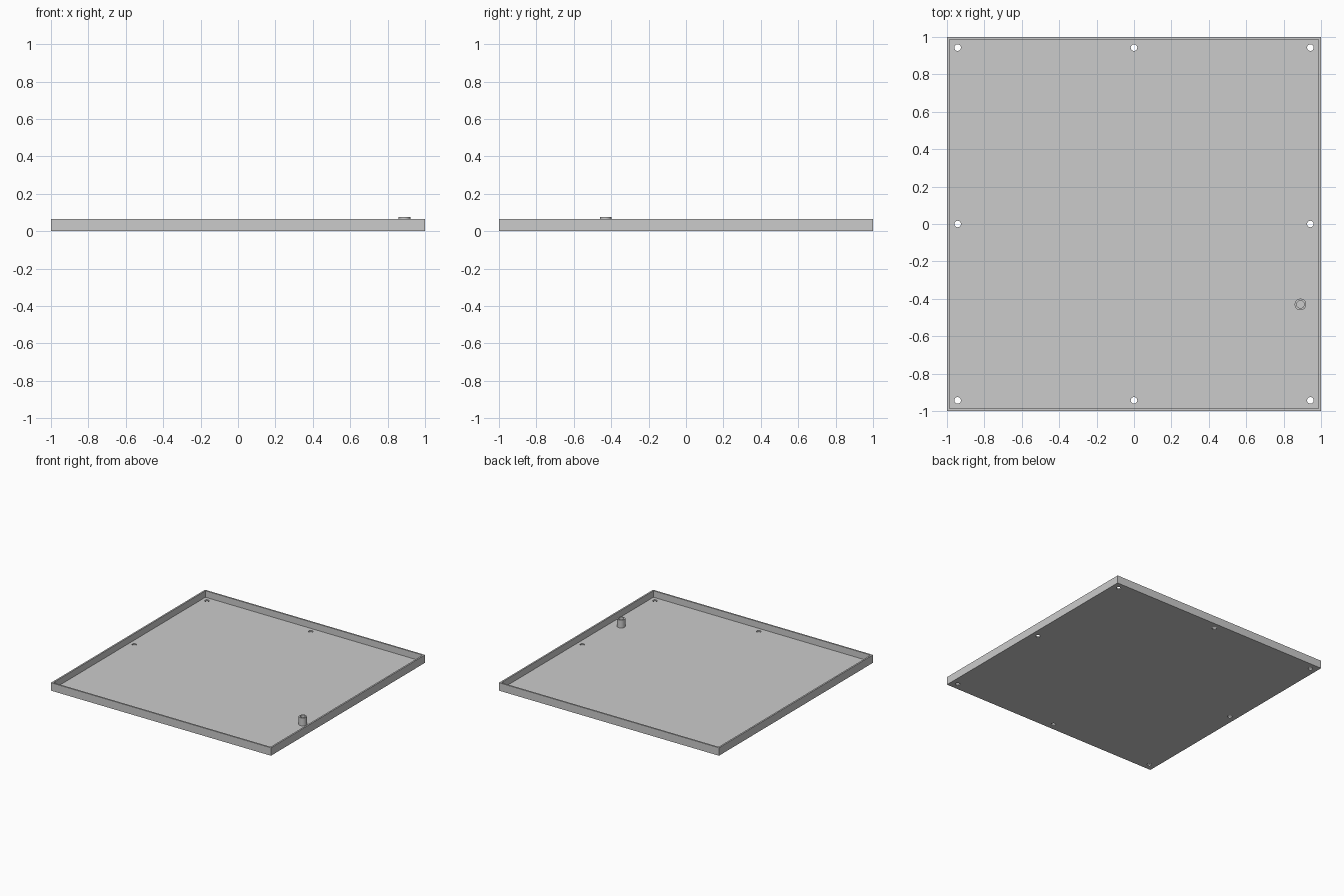
import bpy
from math import radians

if "Cube" in bpy.data.objects:
    bpy.data.objects.remove(bpy.data.objects["Cube"], do_unlink=True)

HEIGHT, FLOOR, WALL = 0.065, 0.012, 0.013
POST_TOP = 0.077
HOLE_POS, HOLE_R = 0.943, 0.0175
POST_X, POST_Y = 0.89, -0.43

grey = bpy.data.materials.new("plain_grey")
grey.use_nodes = True
colour = (0.6, 0.6, 0.6, 1)
grey.diffuse_color = colour
grey.node_tree.nodes["Principled BSDF"].inputs["Base Color"].default_value = colour


def box(name, half, z0, z1):
    bpy.ops.mesh.primitive_cube_add(size=2, location=(0, 0, (z0 + z1) / 2))
    ob = bpy.context.object
    ob.name = name
    ob.scale = (half, half, (z1 - z0) / 2)
    bpy.ops.object.transform_apply(location=True, rotation=True, scale=True)
    ob.data.materials.append(grey)
    return ob


def cylinder(name, radius, x, y, z0, z1):
    bpy.ops.mesh.primitive_cylinder_add(
        vertices=32, radius=radius, depth=z1 - z0, location=(x, y, (z0 + z1) / 2))
    ob = bpy.context.object
    ob.name = name
    ob.data.materials.append(grey)
    return ob


def cut(target, cutter):
    cutter.hide_render = True
    mod = target.modifiers.new("cut", "BOOLEAN")
    mod.operation = "DIFFERENCE"
    mod.solver = "EXACT"
    mod.object = cutter
    bpy.context.view_layer.objects.active = target
    bpy.ops.object.modifier_apply(modifier=mod.name)
    bpy.data.objects.remove(cutter, do_unlink=True)


def smooth(ob):
    bpy.ops.object.select_all(action="DESELECT")
    ob.select_set(True)
    bpy.context.view_layer.objects.active = ob
    bpy.ops.object.shade_smooth_by_angle(angle=radians(30))


# Shallow open tray
tray = box("tray", 1, 0, HEIGHT)
cut(tray, box("tray_cavity", 1 - WALL, FLOOR, HEIGHT + 0.1))

# Screw holes at the corners and the middle of each edge
for i in (-1, 0, 1):
    for j in (-1, 0, 1):
        if i or j:
            cut(tray, cylinder("screw_hole", HOLE_R, i * HOLE_POS, j * HOLE_POS, -0.1, 0.1))
smooth(tray)

# Hollow post standing on the floor
post = cylinder("hollow_post", 0.031, POST_X, POST_Y, FLOOR, POST_TOP)
cut(post, cylinder("post_bore", 0.02, POST_X, POST_Y, 0, POST_TOP + 0.1))
smooth(post)
